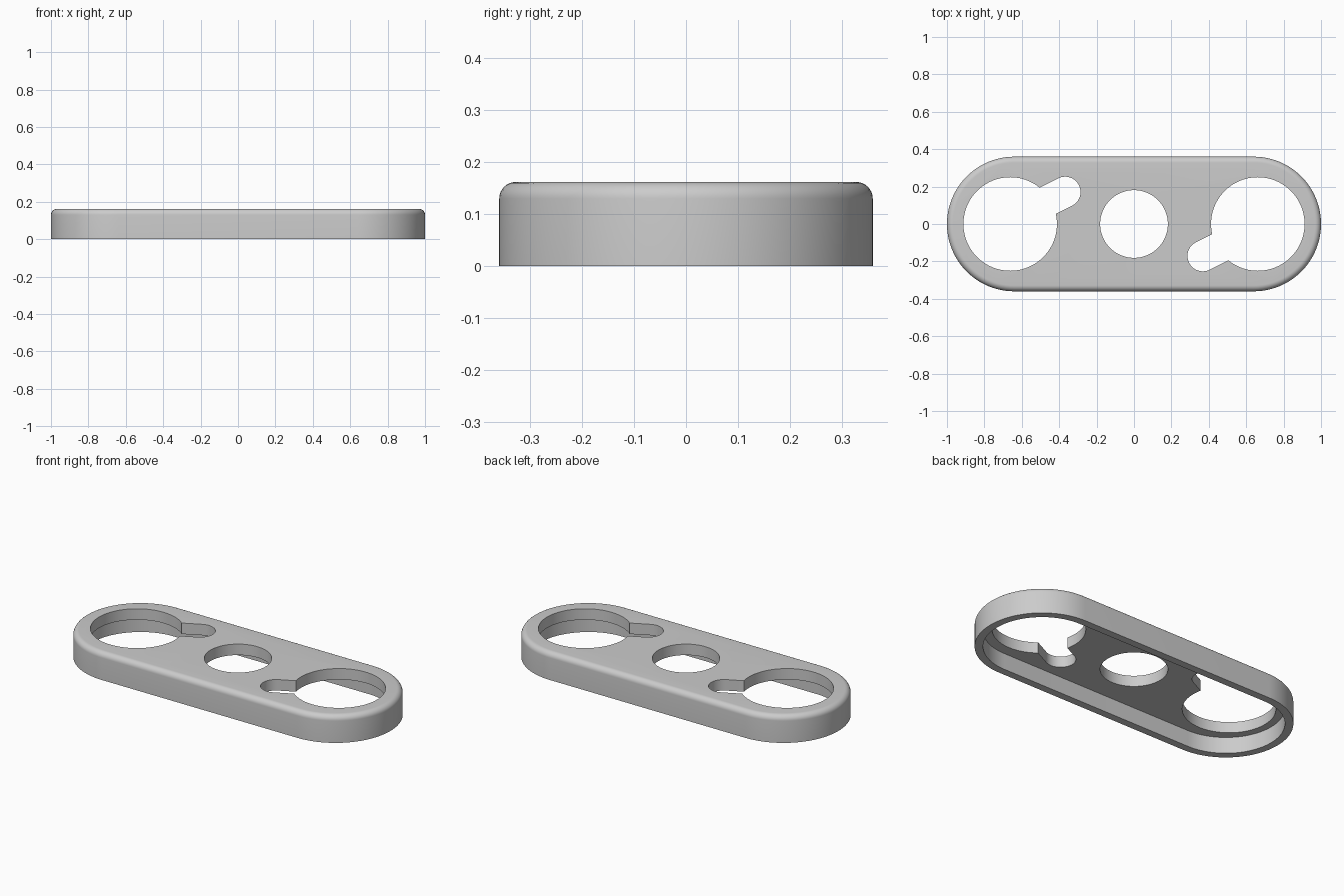
import bpy, bmesh, math
from mathutils import Vector

if "Cube" in bpy.data.objects:
    bpy.data.objects.remove(bpy.data.objects["Cube"], do_unlink=True)

HEIGHT, RADIUS, END_X = 0.162, 0.36, 0.64
WALL, PLATE, FILLET = 0.045, 0.065, 0.032

grey = bpy.data.materials.new("plain grey")
grey.use_nodes = True
colour = (0.6, 0.6, 0.6, 1)
grey.diffuse_color = colour
grey.node_tree.nodes["Principled BSDF"].inputs["Base Color"].default_value = colour


def capsule(name, a, b, radius, z0, z1, steps=48):
    """Upright prism whose outline is two half circles around a and b."""
    a, b = Vector(a), Vector(b)
    heading = math.atan2(b.y - a.y, b.x - a.x)
    outline = []
    for centre, start in ((b, -math.pi / 2), (a, math.pi / 2)):
        for i in range(steps + 1):
            t = heading + start + math.pi * i / steps
            outline.append((centre.x + radius * math.cos(t),
                            centre.y + radius * math.sin(t), z0))
    bm = bmesh.new()
    base = bm.faces.new([bm.verts.new(p) for p in outline])
    top = bmesh.ops.extrude_face_region(bm, geom=[base])["geom"]
    bmesh.ops.translate(bm, vec=(0, 0, z1 - z0),
                        verts=[v for v in top if isinstance(v, bmesh.types.BMVert)])
    bmesh.ops.remove_doubles(bm, verts=bm.verts, dist=1e-5)
    bmesh.ops.recalc_face_normals(bm, faces=bm.faces)
    mesh = bpy.data.meshes.new(name)
    bm.to_mesh(mesh)
    bm.free()
    obj = bpy.data.objects.new(name, mesh)
    obj.data.materials.append(grey)
    bpy.context.collection.objects.link(obj)
    return obj


# Rounded cover body with a filleted top rim
cover = capsule("cover_plate", (-END_X, 0), (END_X, 0), RADIUS, 0, HEIGHT)
bm = bmesh.new()
bm.from_mesh(cover.data)
rim = [e for e in bm.edges if all(v.co.z > HEIGHT - 1e-4 for v in e.verts)]
bmesh.ops.bevel(bm, geom=rim, offset=FILLET, segments=8, profile=0.5, affect='EDGES')
bm.to_mesh(cover.data)
bm.free()

# Underside cavity, central hole, and a keyhole at each end
cutters = [
    capsule("cavity_cutter", (-END_X, 0), (END_X, 0), RADIUS - WALL, -0.1, HEIGHT - PLATE),
    capsule("centre_hole_cutter", (0, 0), (1e-6, 0), 0.181, -0.2, 0.3),
]
for side, s in (("left", 1), ("right", -1)):
    cutters.append(capsule(side + "_hole_cutter", (s * 0.662, 0), (s * 0.662 + 1e-6, 0),
                           0.25, -0.2, 0.3))
    cutters.append(capsule(side + "_slot_cutter", (s * 0.61, s * -0.05),
                           (s * 0.368, s * -0.171), 0.082, -0.2, 0.3, 24))

bpy.context.view_layer.objects.active = cover
for cutter in cutters:
    mod = cover.modifiers.new(cutter.name, 'BOOLEAN')
    mod.operation, mod.solver, mod.object = 'DIFFERENCE', 'EXACT', cutter
    bpy.ops.object.modifier_apply(modifier=mod.name)
    bpy.data.objects.remove(cutter, do_unlink=True)

# Smooth curves, crisp hole edges
bpy.ops.object.select_all(action='DESELECT')
cover.select_set(True)
bpy.ops.object.shade_smooth_by_angle(angle=math.radians(30))
